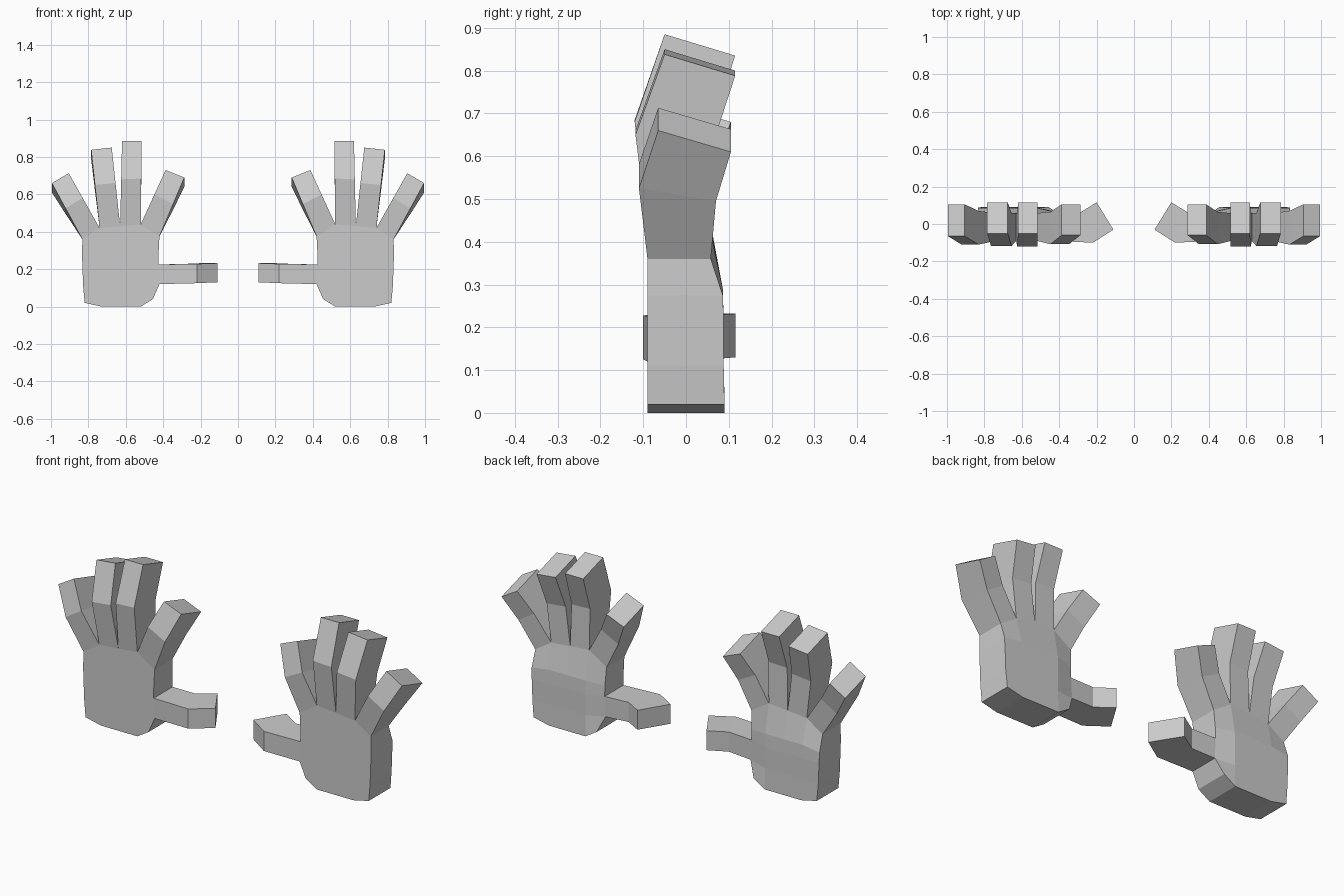
import bpy, bmesh

if "Cube" in bpy.data.objects:
    bpy.data.objects.remove(bpy.data.objects["Cube"])

# palm grid, columns run from thumb side to little finger: (x, z) per row
COLS = [.52, .63, .735]
ROWS = [
    [(.455, .04), (.52, 0), (.63, 0), (.73, 0), (.82, .02)],
    [(.42, .12)] + [(x, .11) for x in COLS] + [(.828, .11)],
    [(.425, .225)] + [(x, .22) for x in COLS] + [(.832, .22)],
    [(.425, .28)] + [(x, .29) for x in COLS] + [(.834, .275)],
    [(.42, .375), (.52, .44), (.63, .43), (.74, .42), (.832, .36)],
]
BACK_Y = [.09, .088, .088, .086, .058]

# finger tips: two front corners (x, z), front y and back y of the tip, front y and back y of the bend
FINGERS = [
    ((.287, .69), (.387, .73), -.06, .105, -.108, .065),
    ((.515, .885), (.62, .885), -.05, .115, -.12, .055),
    ((.675, .85), (.785, .838), -.05, .115, -.118, .06),
    ((.905, .713), (.995, .66), -.065, .105, -.11, .07),
]


def build_hand(name, side):
    bm = bmesh.new()

    def vert(x, y, z):
        return bm.verts.new((x * side, y, z))

    def tube(base, rings):
        # joins successive four-corner rings and closes the end
        prev = base
        for ring in rings:
            cur = [vert(*p) for p in ring]
            for k in range(4):
                n = (k + 1) % 4
                bm.faces.new((prev[k], prev[n], cur[n], cur[k]))
            prev = cur
        bm.faces.new(prev)

    # palm
    front = [[vert(x, -.09, z) for x, z in row] for row in ROWS]
    back = [[vert(x, y - (.022 if c == 0 and 0 < r < 4 else 0), z)
             for c, (x, z) in enumerate(row)]
            for r, (row, y) in enumerate(zip(ROWS, BACK_Y))]
    for r in range(4):
        for c in range(4):
            for g in (front, back):
                bm.faces.new((g[r][c], g[r][c + 1], g[r + 1][c + 1], g[r + 1][c]))
        bm.faces.new((front[r][4], back[r][4], back[r + 1][4], front[r + 1][4]))
        if r != 1:
            bm.faces.new((front[r][0], back[r][0], back[r + 1][0], front[r + 1][0]))
    for c in range(4):
        bm.faces.new((front[0][c], front[0][c + 1], back[0][c + 1], back[0][c]))

    # fingers
    for c, (a, b, tf, tb, mf, mb) in enumerate(FINGERS):
        t = .55
        ma, mb_ = [tuple(p + (q - p) * t for p, q in zip(ROWS[4][c + i], tip))
                   for i, tip in enumerate((a, b))]
        mid = [(ma[0], mf, ma[1]), (mb_[0], mf, mb_[1]),
               (mb_[0], mb, mb_[1] - .03), (ma[0], mb, ma[1] - .03)]
        end = [(a[0], tf, a[1]), (b[0], tf, b[1]),
               (b[0], tb, b[1] - .05), (a[0], tb, a[1] - .05)]
        tube([front[4][c], front[4][c + 1], back[4][c + 1], back[4][c]], [mid, end])

    # thumb
    def thumb_ring(xf, yf, xb, yb, lo, hi):
        return [(xf, yf, lo), (xf, yf, hi), (xb, yb, hi), (xb, yb, lo)]

    tube([front[1][0], front[2][0], back[2][0], back[1][0]],
         [thumb_ring(.22, -.1, .29, .06, .125, .228),
          thumb_ring(.11, -.03, .2, .116, .13, .232)])

    bmesh.ops.recalc_face_normals(bm, faces=bm.faces)
    mesh = bpy.data.meshes.new(name)
    bm.to_mesh(mesh)
    bm.free()
    bpy.context.collection.objects.link(bpy.data.objects.new(name, mesh))


# mirrored pair
build_hand("right_hand", 1)
build_hand("left_hand", -1)
